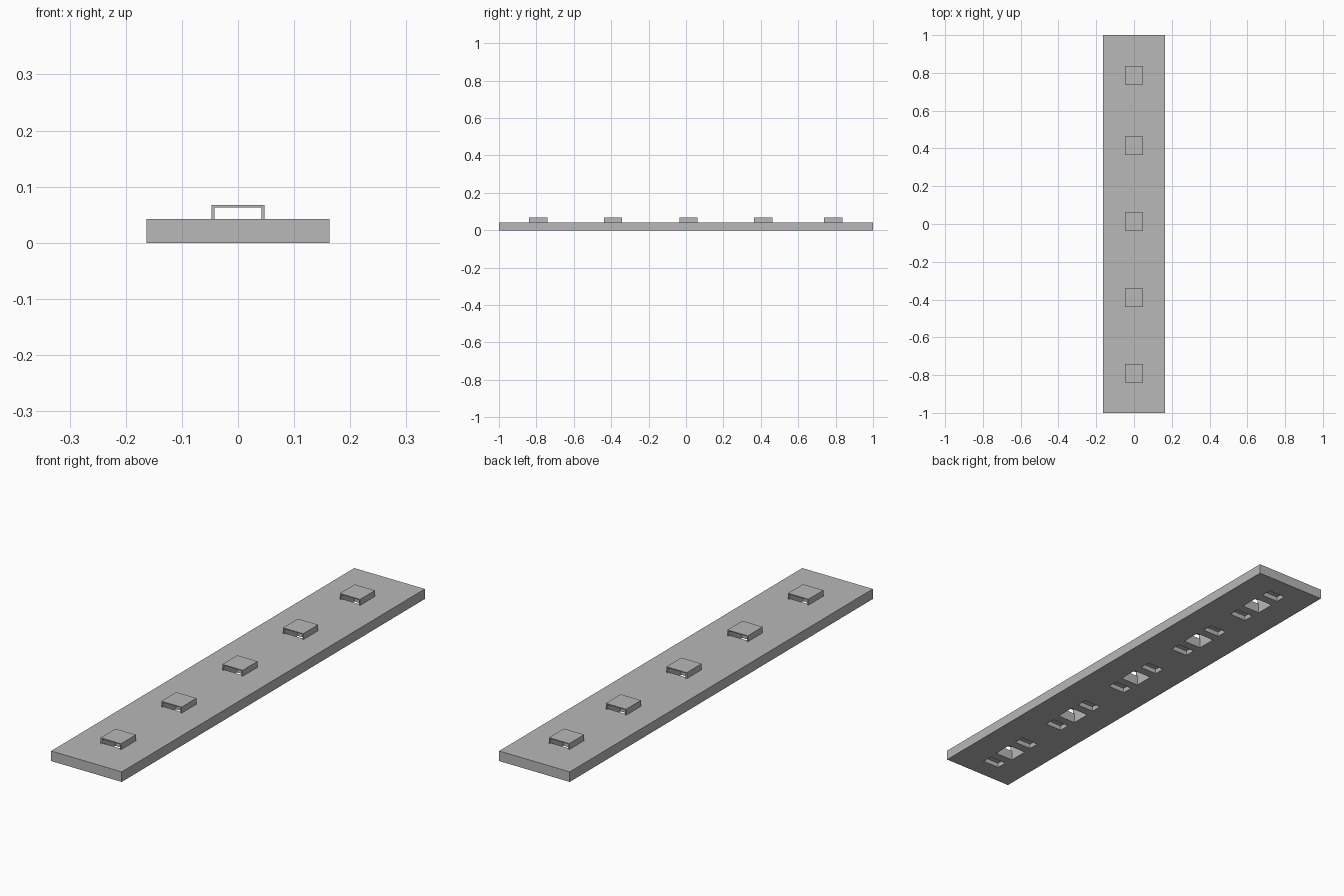
import bpy, bmesh
from mathutils import Matrix, Vector

if "Cube" in bpy.data.objects:
    bpy.data.objects.remove(bpy.data.objects["Cube"])

SLAB = (0.326, 2.0, 0.042)
CENTRES = (-0.79, -0.39, 0.013, 0.413, 0.788)
LENGTH = 0.098

grey = bpy.data.materials.new("plain grey")
grey.diffuse_color = (0.48, 0.48, 0.48, 1)
grey.use_nodes = True
grey.node_tree.nodes["Principled BSDF"].inputs["Base Color"].default_value = grey.diffuse_color


def add_box(bm, lo, hi):
    lo, hi = Vector(lo), Vector(hi)
    bmesh.ops.create_cube(bm, size=1, matrix=Matrix.Translation((lo + hi) / 2)
                          @ Matrix.Diagonal((*(hi - lo), 1)))


def make_object(name, bm):
    bmesh.ops.recalc_face_normals(bm, faces=bm.faces)
    mesh = bpy.data.meshes.new(name)
    bm.to_mesh(mesh)
    bm.free()
    mesh.materials.append(grey)
    ob = bpy.data.objects.new(name, mesh)
    bpy.context.collection.objects.link(ob)
    return ob


# long base slab
bm = bmesh.new()
add_box(bm, (-SLAB[0] / 2, -1, 0), (SLAB[0] / 2, 1, SLAB[2]))
slab = make_object("base_slab", bm)

# through holes under the bridges, with a shallow pocket on either side
bm = bmesh.new()
for y in CENTRES:
    add_box(bm, (-0.042, y - 0.041, -0.02), (0.042, y + 0.041, 0.06))
    for s in (-1, 1):
        c = y + s * 0.102
        add_box(bm, (-0.039, c - 0.023, -0.02), (0.039, c + 0.023, 0.02))
cutter = make_object("hole_cutter", bm)
cut = slab.modifiers.new("holes", "BOOLEAN")
cut.operation = "DIFFERENCE"
cut.solver = "EXACT"
cut.object = cutter
bpy.context.view_layer.update()
cut_mesh = bpy.data.meshes.new_from_object(
    slab.evaluated_get(bpy.context.evaluated_depsgraph_get()))
slab.modifiers.clear()
slab.data = cut_mesh
bpy.data.objects.remove(cutter)

# thin raised bridges, open at both ends
PROFILE = [(-0.047, 0.042), (-0.047, 0.067), (0.047, 0.067), (0.047, 0.042),
           (0.042, 0.042), (0.042, 0.063), (-0.042, 0.063), (-0.042, 0.042)]
for i, y in enumerate(CENTRES):
    bm = bmesh.new()
    face = bm.faces.new([bm.verts.new((x, y - LENGTH / 2, z)) for x, z in PROFILE])
    ext = bmesh.ops.extrude_face_region(bm, geom=[face], use_keep_orig=True)
    moved = [v for v in ext["geom"] if isinstance(v, bmesh.types.BMVert)]
    bmesh.ops.translate(bm, verts=moved, vec=(0, LENGTH, 0))
    make_object(f"bridge_{i + 1}", bm)
